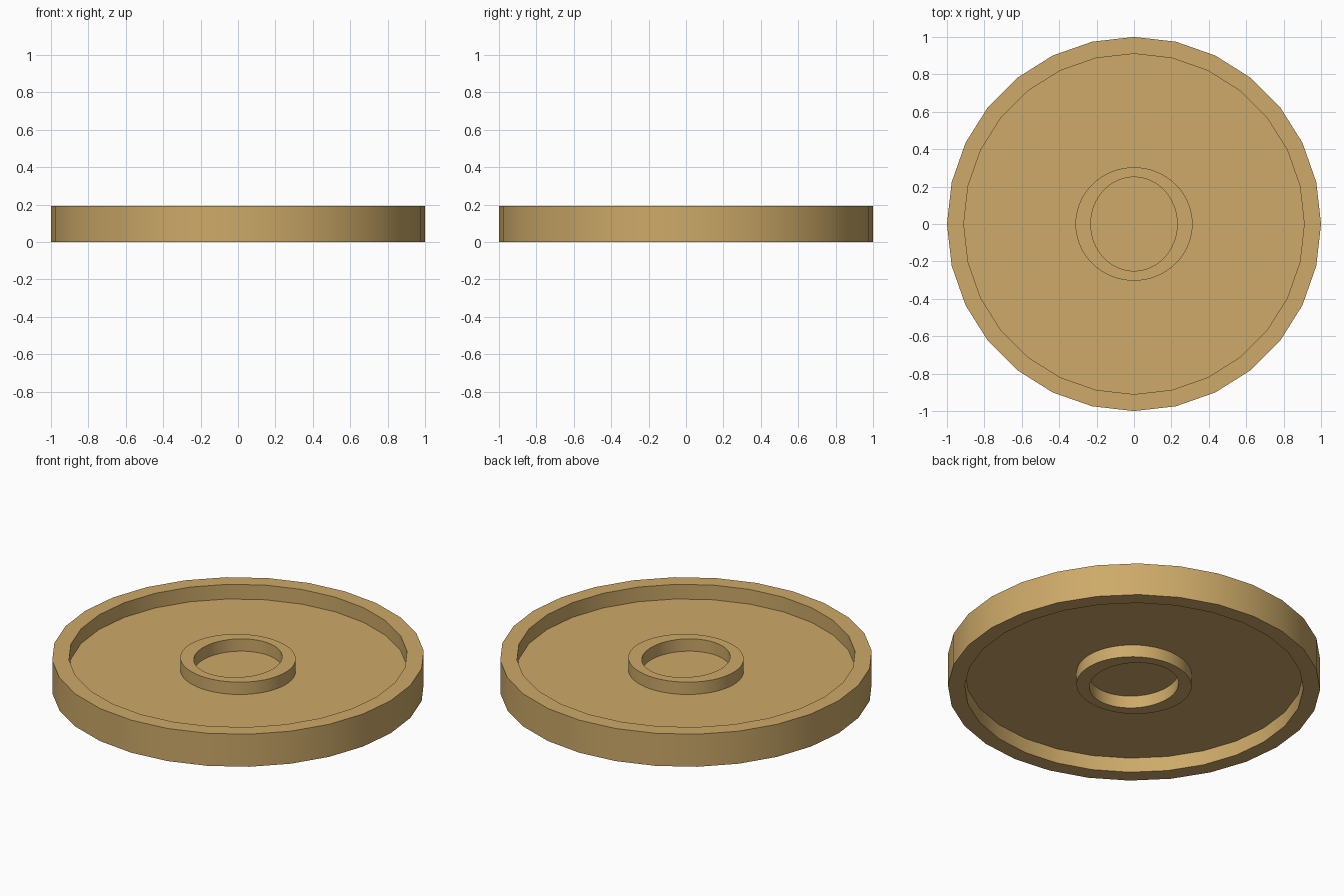
import bpy
import bmesh
from math import cos, sin, tau, radians

cube = bpy.data.objects.get("Cube")
if cube:
    bpy.data.objects.remove(cube)

# Single tan colour
tan = bpy.data.materials.new("tan")
tan.use_nodes = True
color = (0.61, 0.40, 0.14, 1)
tan.diffuse_color = color
tan.node_tree.nodes["Principled BSDF"].inputs["Base Color"].default_value = color


def finish(name, bm):
    bmesh.ops.recalc_face_normals(bm, faces=bm.faces)
    mesh = bpy.data.meshes.new(name)
    bm.to_mesh(mesh)
    bm.free()
    mesh.materials.append(tan)
    obj = bpy.data.objects.new(name, mesh)
    bpy.context.collection.objects.link(obj)
    bpy.ops.object.select_all(action="DESELECT")
    obj.select_set(True)
    bpy.context.view_layer.objects.active = obj
    bpy.ops.object.shade_smooth_by_angle(angle=radians(30))
    return obj


def loop(bm, radii, z, sides):
    rx, ry = radii
    return [bm.verts.new((rx * cos(tau * i / sides), ry * sin(tau * i / sides), z))
            for i in range(sides)]


def ring(name, outer, inner, bottom, top, sides):
    """Square-section ring with elliptical outer and inner outlines."""
    bm = bmesh.new()
    loops = [loop(bm, r, z, sides) for r, z in
             ((outer, bottom), (outer, top), (inner, top), (inner, bottom))]
    for k in range(4):
        a, b = loops[k], loops[(k + 1) % 4]
        for i in range(sides):
            j = (i + 1) % sides
            bm.faces.new((a[i], a[j], b[j], b[i]))
    return finish(name, bm)


def disc(name, radii, bottom, top, sides):
    """Solid flat plate."""
    bm = bmesh.new()
    low, high = loop(bm, radii, bottom, sides), loop(bm, radii, top, sides)
    bm.faces.new(low)
    bm.faces.new(high)
    for i in range(sides):
        j = (i + 1) % sides
        bm.faces.new((low[i], low[j], high[j], high[i]))
    return finish(name, bm)


RIM_SIDES = 28
HUB_SIDES = 64

# Raised outer rim, standing proud of the web on both sides
ring("outer_rim", (1, 1), (0.91, 0.91), 0, 0.193, RIM_SIDES)

# Thin web closing the rim and the hub
disc("web_plate", (0.912, 0.912), 0.087, 0.106, RIM_SIDES)

# Central hub collar, slightly lower than the rim, with an oval recess
ring("hub_collar", (0.313, 0.303), (0.231, 0.251), 0.014, 0.179, HUB_SIDES)
